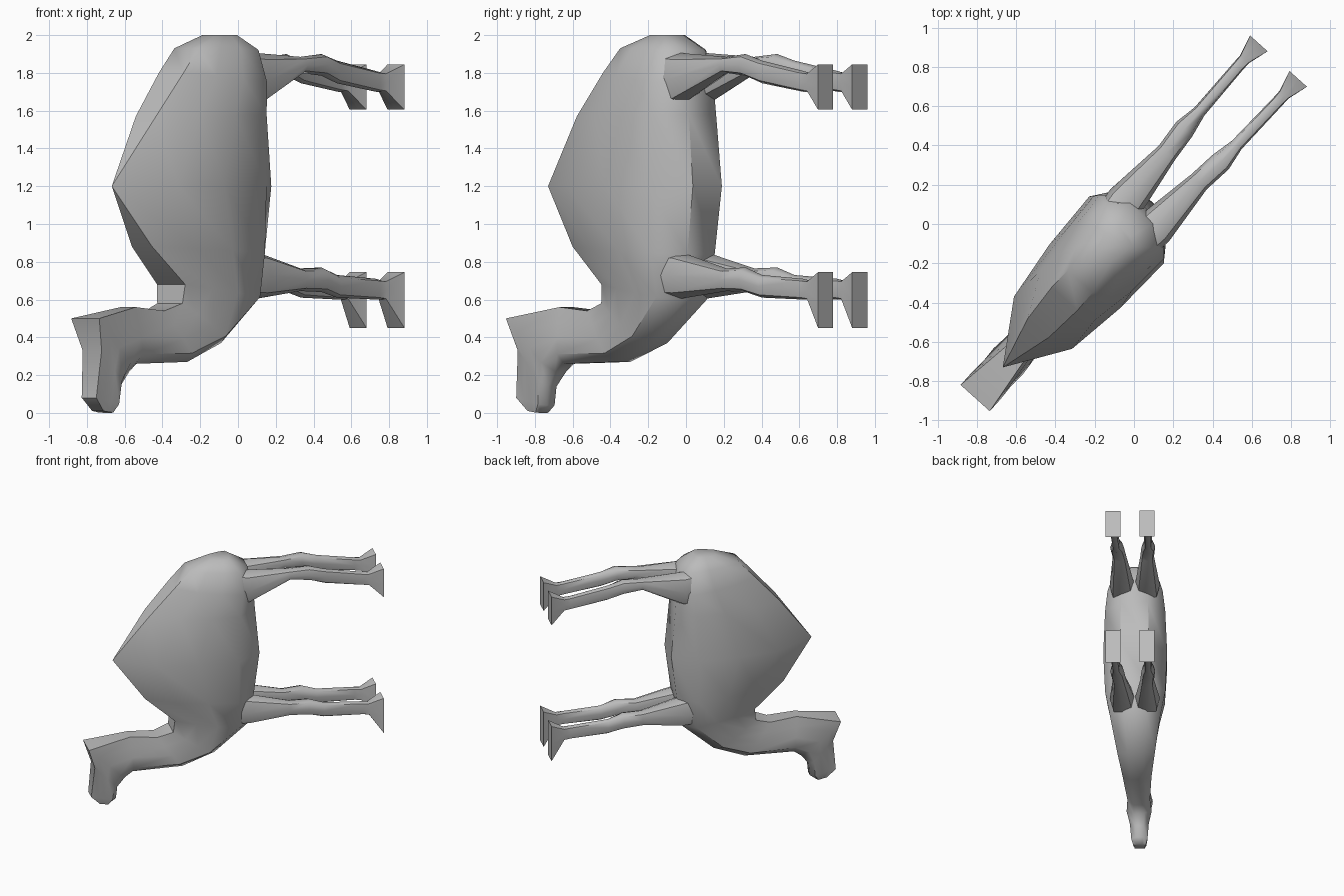
import bpy, bmesh, math
from mathutils import Vector

if "Cube" in bpy.data.objects:
    bpy.data.objects.remove(bpy.data.objects["Cube"], do_unlink=True)

mat = bpy.data.materials.new("plain grey")
mat.use_nodes = True
GREY = (0.5, 0.5, 0.5, 1)
mat.diffuse_color = GREY
mat.node_tree.nodes["Principled BSDF"].inputs["Base Color"].default_value = GREY

YAW = math.radians(48)


def place(u, v, z):
    """u runs from back to feet, v runs sideways, z runs head to rump."""
    v -= 0.008
    c, s = math.cos(YAW), math.sin(YAW)
    return Vector((u * c + v * s, u * s - v * c, z))


def loft(name, rings, angle):
    bm = bmesh.new()
    loops = [[bm.verts.new(place(*p)) for p in ring] for ring in rings]
    n = len(loops[0])
    for a, b in zip(loops, loops[1:]):
        for i in range(n):
            j = (i + 1) % n
            bm.faces.new((a[i], a[j], b[j], b[i]))
    bm.faces.new(loops[0])
    bm.faces.new(loops[-1])
    bmesh.ops.remove_doubles(bm, verts=bm.verts, dist=0.0005)
    bmesh.ops.recalc_face_normals(bm, faces=bm.faces)
    mesh = bpy.data.meshes.new(name)
    bm.to_mesh(mesh)
    bm.free()
    mesh.materials.append(mat)
    ob = bpy.data.objects.new(name, mesh)
    bpy.context.collection.objects.link(ob)
    bpy.ops.object.select_all(action="DESELECT")
    ob.select_set(True)
    bpy.context.view_layer.objects.active = ob
    bpy.ops.object.shade_smooth_by_angle(angle=math.radians(angle))
    return ob


# Body, neck and head: (back point, belly point, half width, flatness of the back)
SPINE = [
    ((-.22, 2.0), (-.06, 2.0), .08, .6),
    ((-.40, 1.93), (.06, 1.92), .17, .5),
    ((-.52, 1.80), (.10, 1.74), .22, .4),
    ((-.72, 1.57), (.11, 1.58), .24, .3),
    ((-.99, 1.20), (.145, 1.20), .255, 0),
    ((-.75, .88), (.10, .84), .24, .3),
    ((-.52, .68), (.06, .60), .20, .5),
    ((-.53, .58), (-.20, .37), .15, .6),
    ((-.65, .54), (-.45, .27), .115, .6),
    ((-.86, .56), (-.84, .26), .09, .6),
    ((-1.20, .50), (-.90, .22), .10, 1),
    ((-1.145, .33), (-.96, .14), .075, .9),
    ((-1.17, .08), (-.97, .04), .065, .8),
    ((-1.10, .01), (-1.02, 0), .05, .8),
]


def body_ring(back, belly, w, flat):
    half = [(0, flat), (.27, max(flat, .78)), (.55, .95), (.83, 1), (1, .45)]
    outline = half + [(t, -k) for t, k in reversed(half)]
    a, b = Vector(back), Vector(belly)
    return [(a.lerp(b, t).x, k * w, a.lerp(b, t).y) for t, k in outline]


loft("body", [body_ring(*s) for s in SPINE], 50)

# Legs: (distance along leg, low, high, inner, outer, corner squareness)
REAR = [
    (-.25, 1.72, 1.92, .02, .16, .75),
    (.05, 1.63, 1.905, .0, .20, .75),
    (.38, 1.80, 1.885, .055, .165, .75),
    (.53, 1.785, 1.90, .07, .18, .75),
    (.65, 1.745, 1.865, .095, .16, .75),
    (.95, 1.70, 1.81, .105, .165, .8),
    (1.0, 1.70, 1.80, .105, .165, .9),
    (1.109, 1.605, 1.845, .075, .195, 1),
]
FRONT = [
    (-.25, .62, .84, .02, .16, .75),
    (.05, .605, .85, .0, .20, .75),
    (.38, .645, .765, .055, .165, .75),
    (.53, .64, .77, .07, .18, .75),
    (.65, .61, .73, .095, .16, .75),
    (.95, .60, .71, .105, .165, .8),
    (1.0, .60, .70, .105, .165, .9),
    (1.109, .45, .745, .075, .195, 1),
]


def leg_ring(u, low, high, inner, outer, c, side):
    zm, zr = (low + high) / 2, (high - low) / 2
    vm, vr = (inner + outer) / 2, (outer - inner) / 2
    outline = [(1, 0), (c, c), (0, 1), (-c, c), (-1, 0), (-c, -c), (0, -1), (c, -c)]
    return [(u, side * (vm + a * vr), zm + b * zr) for a, b in outline]


for pair, sections in (("rear", REAR), ("front", FRONT)):
    for label, side in (("left", 1), ("right", -1)):
        loft(f"{pair}_{label}_leg", [leg_ring(*s, side) for s in sections], 50)
